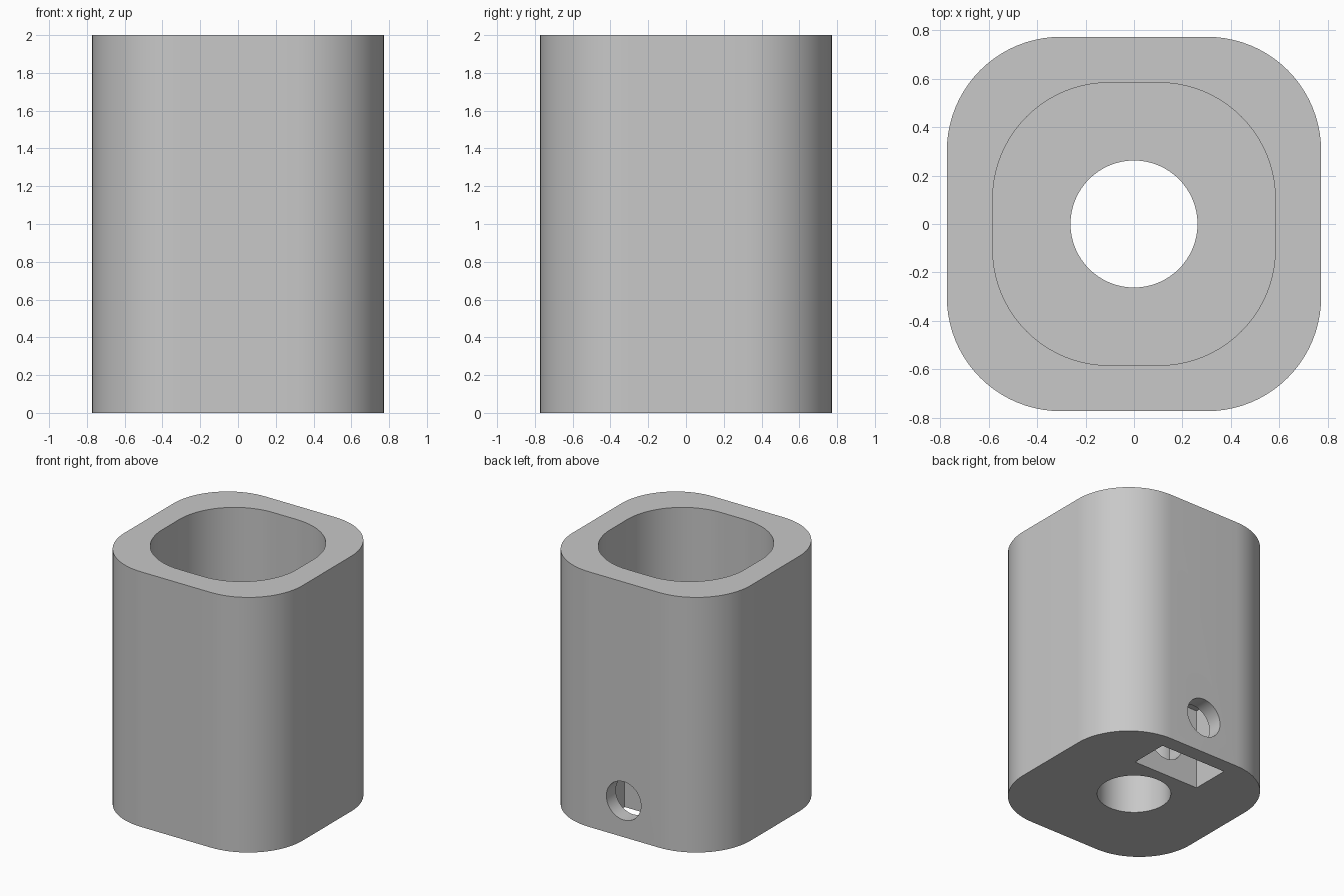
import bpy
import bmesh
from math import radians, cos, sin, pi
from mathutils import Matrix

default = bpy.data.objects.get("Cube")
if default:
    bpy.data.objects.remove(default, do_unlink=True)

HEIGHT = 2.0
FLOOR = 0.8
SCREW_Z = 0.285

grey = bpy.data.materials.new("plain_grey")
grey.use_nodes = True
colour = (0.58, 0.58, 0.58, 1)
grey.diffuse_color = colour
grey.node_tree.nodes["Principled BSDF"].inputs["Base Color"].default_value = colour


def finish(name, bm):
    bmesh.ops.recalc_face_normals(bm, faces=bm.faces)
    mesh = bpy.data.meshes.new(name)
    bm.to_mesh(mesh)
    bm.free()
    mesh.materials.append(grey)
    ob = bpy.data.objects.new(name, mesh)
    bpy.context.collection.objects.link(ob)
    return ob


def rounded_prism(name, half, radius, z0, z1, steps=20):
    """Square column with rounded vertical corners."""
    bm = bmesh.new()
    c = half - radius
    ring = []
    for corner, (sx, sy) in enumerate([(1, 1), (-1, 1), (-1, -1), (1, -1)]):
        for i in range(steps + 1):
            a = (corner + i / steps) * pi / 2
            ring.append(bm.verts.new((sx * c + radius * cos(a), sy * c + radius * sin(a), z0)))
    base = bm.faces.new(ring)
    out = bmesh.ops.extrude_face_region(bm, geom=[base])
    top = [v for v in out["geom"] if isinstance(v, bmesh.types.BMVert)]
    bmesh.ops.translate(bm, verts=top, vec=(0, 0, z1 - z0))
    return finish(name, bm)


def cylinder(name, radius, depth, matrix):
    bm = bmesh.new()
    bmesh.ops.create_cone(bm, cap_ends=True, segments=64, radius1=radius,
                          radius2=radius, depth=depth, matrix=matrix)
    return finish(name, bm)


def box(name, x0, x1, y0, y1, z0, z1):
    bm = bmesh.new()
    place = Matrix.Translation(((x0 + x1) / 2, (y0 + y1) / 2, (z0 + z1) / 2))
    bmesh.ops.create_cube(bm, size=1, matrix=place @ Matrix.Diagonal((x1 - x0, y1 - y0, z1 - z0, 1)))
    return finish(name, bm)


# Outer body
body = rounded_prism("sleeve_body", 0.772, 0.47, 0, HEIGHT)

# Cutters: upper socket, shaft bore, nut slot from below, screw hole in the back
cutters = [
    rounded_prism("socket_cutter", 0.583, 0.48, FLOOR, HEIGHT + 0.2),
    cylinder("bore_cutter", 0.262, 2.0, Matrix.Translation((0, 0, 0.5))),
    box("nut_slot_cutter", -0.285, 0.285, 0.352, 0.655, -0.2, 0.63),
    cylinder("screw_hole_cutter", 0.15, 1.0,
             Matrix.Translation((0, 0.5, SCREW_Z)) @ Matrix.Rotation(radians(90), 4, "X")),
]
for cutter in cutters:
    cutter.hide_render = True
    mod = body.modifiers.new(cutter.name, "BOOLEAN")
    mod.operation = "DIFFERENCE"
    mod.solver = "EXACT"
    mod.object = cutter

# Bake the cuts and drop the cutters
graph = bpy.context.evaluated_depsgraph_get()
cut_mesh = bpy.data.meshes.new_from_object(body.evaluated_get(graph))
body.modifiers.clear()
body.data = cut_mesh
for cutter in cutters:
    bpy.data.objects.remove(cutter, do_unlink=True)
body.data.materials.clear()
body.data.materials.append(grey)
for poly in body.data.polygons:
    poly.material_index = 0

# Smooth curved walls, crisp rims
bpy.ops.object.select_all(action="DESELECT")
body.select_set(True)
bpy.context.view_layer.objects.active = body
bpy.ops.object.shade_smooth_by_angle(angle=radians(30))
